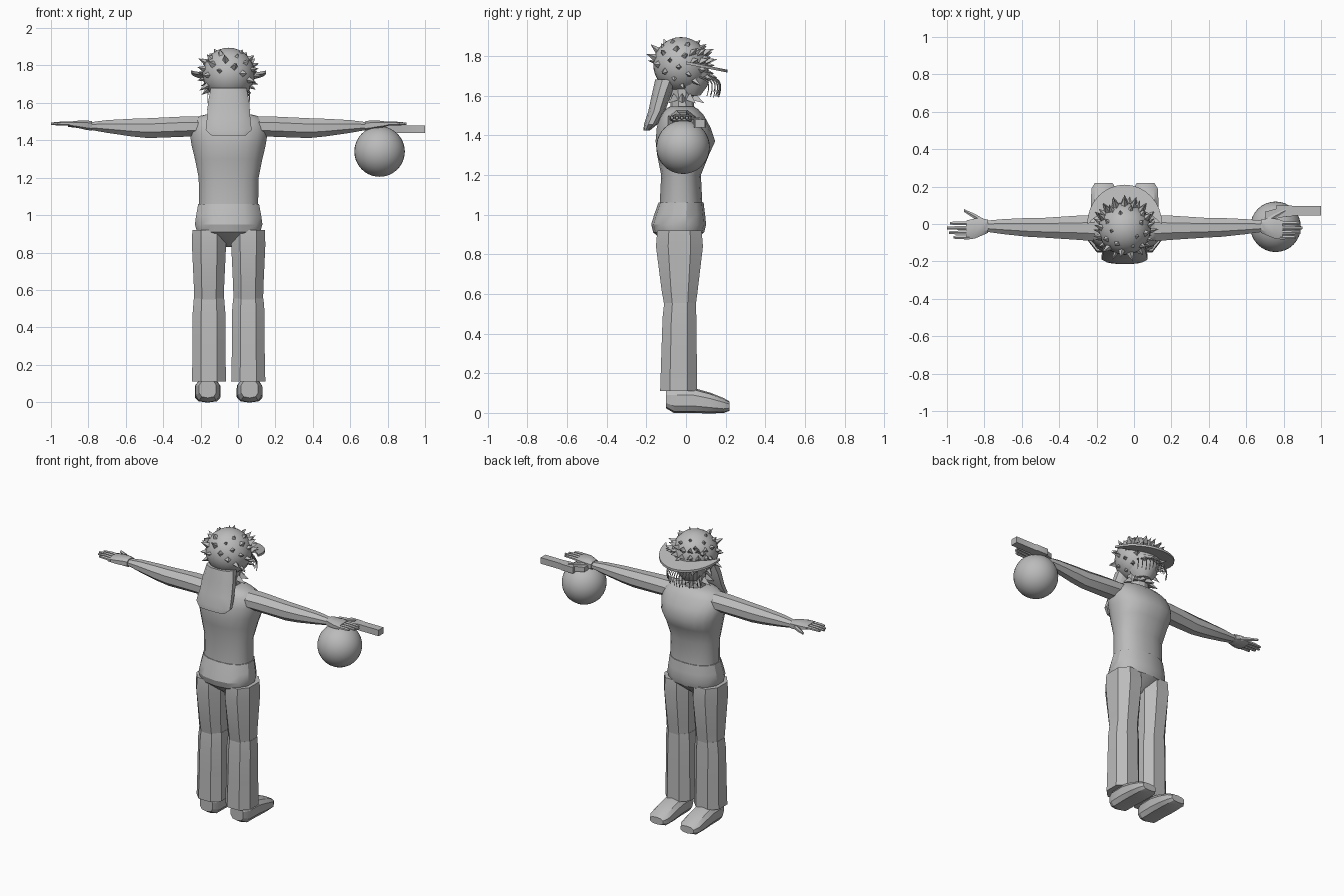
import bpy, bmesh, math, random
from mathutils import Vector

if "Cube" in bpy.data.objects:
    bpy.data.objects.remove(bpy.data.objects["Cube"])

random.seed(4)
CX = -0.05                       # middle of the body
HEAD = Vector((CX, -0.025, 1.755))
HEAD_R = 0.14

grey = bpy.data.materials.new("plain grey")
grey.use_nodes = True
grey.diffuse_color = (0.5, 0.5, 0.5, 1)
grey.node_tree.nodes["Principled BSDF"].inputs["Base Color"].default_value = (0.5, 0.5, 0.5, 1)


def finish(name, bm, angle=30):
    """Turn a bmesh into a shaded object."""
    bmesh.ops.recalc_face_normals(bm, faces=bm.faces)
    mesh = bpy.data.meshes.new(name)
    bm.to_mesh(mesh)
    bm.free()
    mesh.materials.append(grey)
    obj = bpy.data.objects.new(name, mesh)
    bpy.context.collection.objects.link(obj)
    bpy.ops.object.select_all(action='DESELECT')
    obj.select_set(True)
    bpy.context.view_layer.objects.active = obj
    bpy.ops.object.shade_smooth_by_angle(angle=math.radians(angle))
    return obj


def loft(name, axis, rings, n=8, power=2.0, angle=30):
    """Skin rings of (centre, half size a, half size b) set square to an axis."""
    u, v = {'x': (1, 2), 'y': (0, 2), 'z': (0, 1)}[axis]
    bm = bmesh.new()
    grow = 1 / math.cos(math.pi / n)
    loops = []
    for centre, a, b in rings:
        loop = []
        for i in range(n):
            t = (i + 0.5) * 2 * math.pi / n
            c, s = math.cos(t), math.sin(t)
            p = Vector(centre)
            p[u] += a * grow * math.copysign(abs(c) ** (2 / power), c)
            p[v] += b * grow * math.copysign(abs(s) ** (2 / power), s)
            loop.append(bm.verts.new(p))
        loops.append(loop)
    for low, high in zip(loops, loops[1:]):
        for i in range(n):
            j = (i + 1) % n
            bm.faces.new((low[i], low[j], high[j], high[i]))
    bm.faces.new(loops[0])
    bm.faces.new(loops[-1])
    return finish(name, bm, angle)


def upright(name, profile, x=CX, **kw):
    """Loft along z from rows of (z, y, half width, half depth)."""
    return loft(name, 'z', [((x, y, z), a, b) for z, y, a, b in profile], **kw)


def sphere(name, centre, radius, seg, rings):
    bm = bmesh.new()
    bmesh.ops.create_uvsphere(bm, u_segments=seg, v_segments=rings, radius=radius)
    bmesh.ops.translate(bm, verts=bm.verts, vec=centre)
    return finish(name, bm, 40)


def add_spike(bm, base, direction, radius, height, sides=4):
    """Add one pointed cone to a bmesh."""
    made = bmesh.ops.create_cone(bm, cap_ends=True, segments=sides, radius1=radius,
                                 radius2=0, depth=height)["verts"]
    d = Vector(direction).normalized()
    bmesh.ops.rotate(bm, verts=made, cent=(0, 0, 0),
                     matrix=d.to_track_quat('Z', 'Y').to_matrix())
    bmesh.ops.translate(bm, verts=made, vec=Vector(base) + d * height / 2)


# Torso, neck and briefs
upright("torso", [(1.04, -.025, .157, .108), (1.2, -.025, .16, .1), (1.3, -.015, .18, .13),
                  (1.37, -.003, .197, .15), (1.44, -.012, .208, .135), (1.5, -.02, .195, .11),
                  (1.53, -.022, .155, .085), (1.545, -.022, .09, .06)],
        n=20, power=2.3, angle=45)
upright("neck", [(1.5, -.015, .075, .06), (1.57, -.02, .062, .055), (1.68, -.02, .07, .065)], n=10)
upright("briefs", [(.83, -.035, .03, .03), (.86, -.035, .085, .07), (.91, -.037, .168, .125),
                   (.95, -.037, .18, .135), (1.0, -.032, .173, .125), (1.06, -.025, .162, .111)],
        n=14, power=2.3)

# Legs, feet, arms and hands, mirrored about the middle
for side, label in ((-1, "right"), (1, "left")):
    leg_x = CX + side * .105
    upright(label + "_thigh", [(.54, -.03, .078, .078), (.62, -.032, .08, .09),
                               (.84, -.033, .09, .117), (.92, -.033, .088, .11)],
            x=leg_x, power=2.4)
    upright(label + "_shin", [(.11, -.037, .09, .092), (.3, -.035, .086, .088),
                              (.48, -.033, .086, .084), (.555, -.03, .08, .079)],
            x=leg_x, power=2.4)

    foot = [(-.1, .07, .045, .045), (-.06, .062, .064, .06), (.04, .062, .066, .06),
            (.12, .05, .068, .05), (.19, .037, .064, .036), (.22, .034, .046, .022)]
    loft(label + "_foot", 'y', [((CX + side * .112, y, z), a, b) for y, z, a, b in foot], n=10, power=2.8)

    def limb(name, rows, **kw):
        """Loft outwards from rows of (distance, y, z, half depth, half height)."""
        loft(label + name, 'x', [((CX + side * d, y, z), a, b) for d, y, z, a, b in rows], **kw)

    limb("_arm", [(.16, -.022, 1.475, .07, .052), (.26, -.02, 1.472, .064, .054),
                  (.43, -.02, 1.465, .053, .053), (.52, -.018, 1.468, .05, .047),
                  (.65, -.014, 1.474, .04, .034), (.735, -.012, 1.476, .03, .021)])
    limb("_palm", [(.73, -.012, 1.477, .034, .024), (.755, -.015, 1.48, .042, .025),
                   (.8, -.024, 1.485, .052, .02), (.845, -.032, 1.487, .05, .013)], n=8, power=3)
    limb("_thumb", [(.75, .008, 1.478, .016, .013), (.8, .04, 1.478, .014, .011),
                    (.86, .073, 1.48, .007, .007)], n=6)
    for k, reach in enumerate((.915, .94, .95, .935)):
        y = -.071 + k * .025
        limb(f"_finger_{k + 1}", [(.83, y, 1.488, .011, .01), (.89, y, 1.49, .01, .009),
                                  (reach, y, 1.488, .007, .006)], n=6)

# Head
sphere("head", HEAD, HEAD_R, 24, 16)
upright("jaw", [(1.6, .02, .05, .05), (1.65, .025, .085, .08), (1.72, .02, .1, .1)], n=10)

# Short spikes spread over the skull
bm = bmesh.new()
count = 64
for i in range(count):
    h = 1 - 2 * (i + .5) / count
    t = i * math.pi * (3 - math.sqrt(5))
    r = math.sqrt(1 - h * h)
    d = Vector((r * math.cos(t), r * math.sin(t), h))
    bare_back = d.y < -.6 and h < -.1
    if h > .88 or h < -.8 or bare_back:
        continue
    add_spike(bm, HEAD + d * (HEAD_R - .008), d + Vector((0, .25, 0)),
              random.uniform(.014, .022), random.uniform(.035, .06) * (.65 if h > .6 else 1))
finish("head_spikes", bm)

# Larger tufts over the brow and spikes around the neck
bm = bmesh.new()
for i in range(7):
    t = math.radians(25 + i * 130 / 6)
    for lift in (.1, .45):
        d = Vector((math.cos(t), math.sin(t), lift)).normalized()
        add_spike(bm, HEAD + d * (HEAD_R - .015), d + Vector((0, .3, .25)), .026, .06, 3)
for i in range(10):
    t = i * math.tau / 10
    d = Vector((math.cos(t), math.sin(t), -.5))
    add_spike(bm, Vector((CX, -.02, 1.62)) + d * .06, d, .024, .065, 3)
finish("tufts", bm)

# Crescent brim sweeping forward from the temples
bm = bmesh.new()
steps = 16
rows = []
for i in range(steps + 1):
    t = math.pi * i / steps
    c, s = math.cos(t), math.sin(t)
    row = []
    for rx, ry in ((.2, .21), (.195 - .075 * s, .1)):
        y = ry * s
        z = 1.765 - .2 * y
        row += [bm.verts.new((CX + rx * c, y, z + k)) for k in (-.007, .007)]
    rows.append(row)
for a, b in zip(rows, rows[1:]):
    for p, q in ((0, 1), (1, 3), (3, 2), (2, 0)):
        bm.faces.new((a[p], a[q], b[q], b[p]))
for end in (rows[0], rows[-1]):
    bm.faces.new((end[0], end[1], end[3], end[2]))
finish("brim", bm)

# Nose and drooping beard strands
bm = bmesh.new()
add_spike(bm, (CX, .09, 1.71), (0, 1, -.3), .025, .07, 4)
finish("nose", bm)

curve = bpy.data.curves.new("beard_strands", 'CURVE')
curve.dimensions = '3D'
curve.bevel_depth = .005
curve.bevel_resolution = 0
curve.resolution_u = 4
for i in range(13):
    f = i / 6 - 1
    drop = random.uniform(0, .03)
    ahead = .06 * (1 - f * f)
    path = [(.06, .04, 1.70), (.1, .1, 1.69), (.115, .12, 1.64), (.11, .105, 1.59 + drop)]
    spline = curve.splines.new('NURBS')
    spline.points.add(len(path) - 1)
    spline.use_endpoint_u = True
    spline.order_u = 3
    for k, (pt, (w, y, z)) in enumerate(zip(spline.points, path)):
        pt.co = (CX + f * w, y + ahead, z, 1)
        pt.radius = 1 - .2 * k
curve.materials.append(grey)
bpy.context.collection.objects.link(bpy.data.objects.new("beard_strands", curve))

# Flared hair hanging down the back
upright("back_hair", [(1.68, -.1, .095, .055), (1.6, -.125, .11, .048), (1.52, -.148, .115, .042),
                      (1.455, -.178, .122, .034), (1.425, -.198, .09, .016)], n=12, power=2.5)

# Ball under the left hand
sphere("ball", Vector((.757, -.015, 1.34)), .135, 32, 20)

# Slim pistol held beside the left thumb
loft("barrel", 'x', [((x, .07, 1.46), a, .016) for x, a in ((.76, .024), (.84, .024), (.85, .02), (1.0, .02))],
     n=4, power=6)
loft("grip", 'x', [((.7, .04, 1.468), .02, .012), ((.8, .065, 1.462), .022, .014)], n=4, power=6)
